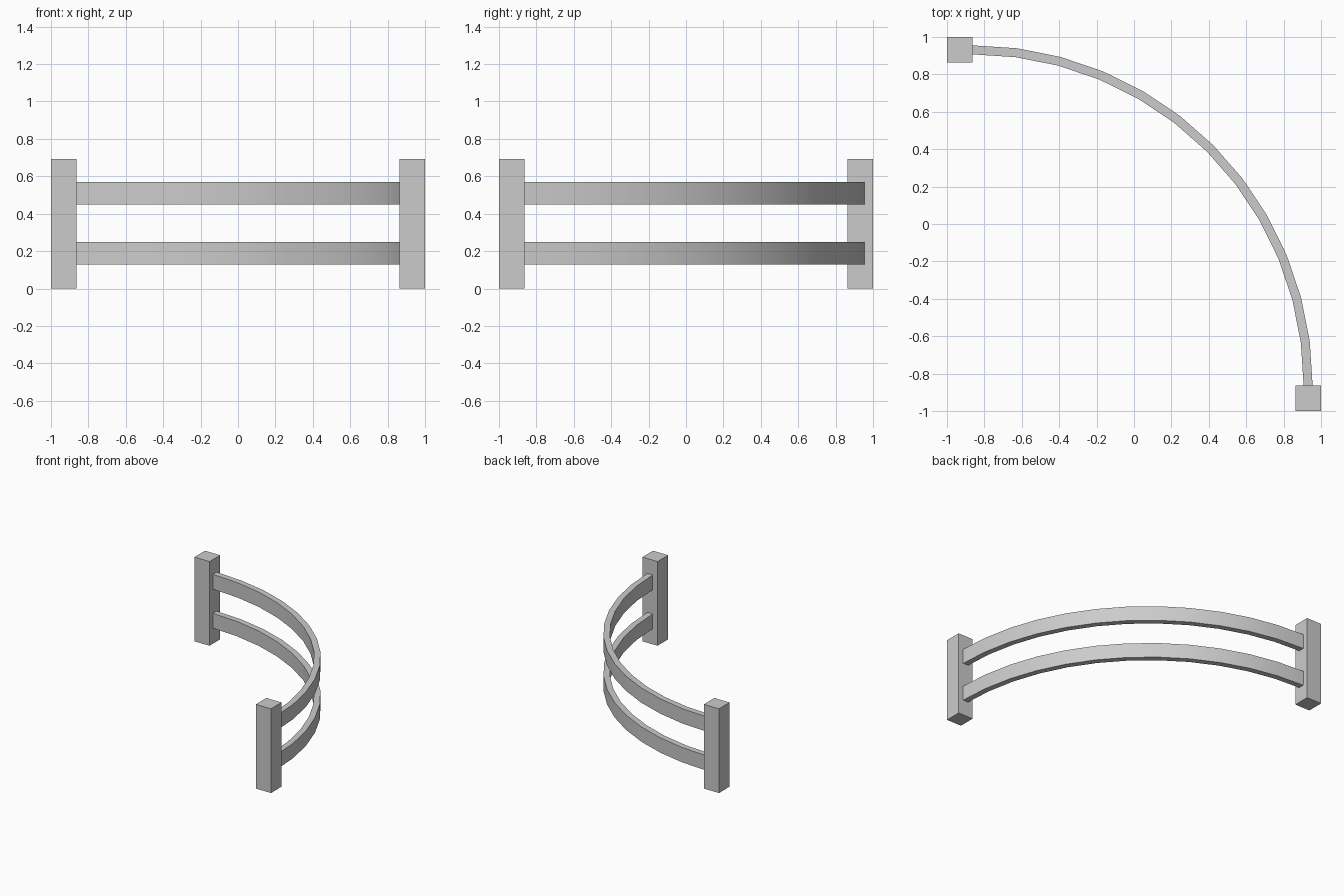
import bpy, bmesh
from math import sin, cos, pi, radians

if "Cube" in bpy.data.objects:
    bpy.data.objects.remove(bpy.data.objects["Cube"])

POST, HEIGHT = 0.137, 0.692
CENTRE = -1 + POST          # arc centre lines up with the post faces
R_OUT, R_IN, STEPS = 1.818, 1.77, 12


def finish(name, bm, smooth=False):
    bmesh.ops.recalc_face_normals(bm, faces=bm.faces)
    mesh = bpy.data.meshes.new(name)
    bm.to_mesh(mesh)
    bm.free()
    obj = bpy.data.objects.new(name, mesh)
    bpy.context.collection.objects.link(obj)
    if smooth:
        bpy.ops.object.select_all(action='DESELECT')
        obj.select_set(True)
        bpy.context.view_layer.objects.active = obj
        bpy.ops.object.shade_smooth_by_angle(angle=radians(30))


def post(name, x, y):
    bm = bmesh.new()
    bmesh.ops.create_cube(bm, size=1)
    bmesh.ops.scale(bm, vec=(POST, POST, HEIGHT), verts=bm.verts)
    bmesh.ops.translate(bm, vec=(x, y, HEIGHT / 2), verts=bm.verts)
    finish(name, bm)


def curved_rail(name, z0, z1):
    # Rectangular section swept through a quarter circle
    bm = bmesh.new()
    rings = []
    for i in range(STEPS + 1):
        a = pi / 2 * i / STEPS
        rings.append([bm.verts.new((CENTRE + r * cos(a), CENTRE + r * sin(a), z))
                      for r, z in ((R_IN, z0), (R_OUT, z0), (R_OUT, z1), (R_IN, z1))])
    for a, b in zip(rings, rings[1:]):
        for j in range(4):
            k = (j + 1) % 4
            bm.faces.new((a[j], a[k], b[k], b[j]))
    bm.faces.new(rings[0])
    bm.faces.new(rings[-1])
    finish(name, bm, smooth=True)


# End posts
p = 1 - POST / 2
post("back_left_post", -p, p)
post("front_right_post", p, -p)

# Curved rails
curved_rail("lower_rail", 0.128, 0.25)
curved_rail("upper_rail", 0.448, 0.57)
